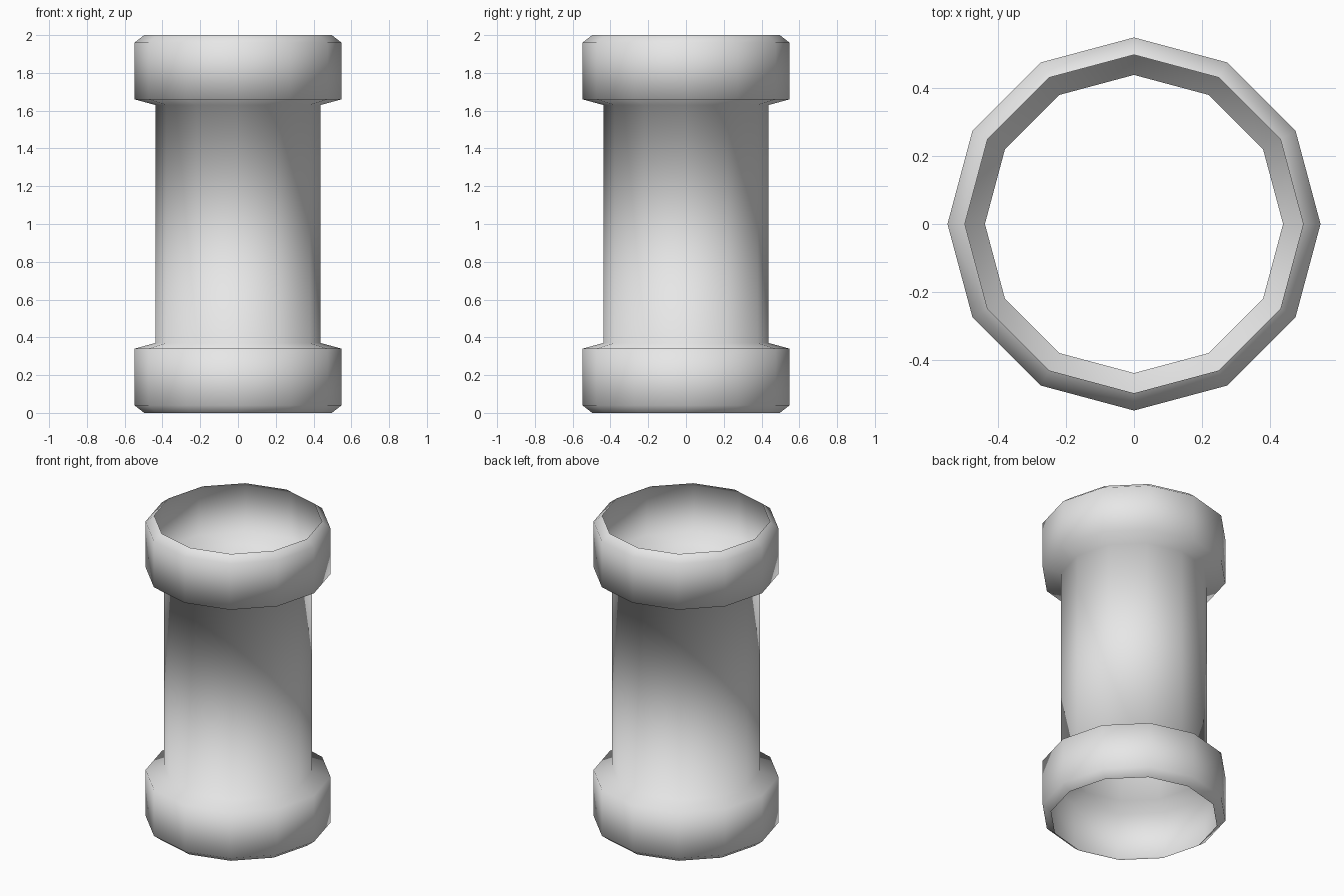
import bpy
import bmesh
from math import cos, sin, tau

cube = bpy.data.objects.get("Cube")
if cube:
    bpy.data.objects.remove(cube, do_unlink=True)

SIDES = 12
HEIGHT = 2.0

# Light grey finish
grey = bpy.data.materials.new("light_grey")
grey.use_nodes = True
colour = (0.8, 0.8, 0.8, 1.0)
grey.diffuse_color = colour
grey.node_tree.nodes["Principled BSDF"].inputs["Base Color"].default_value = colour

# Lower half profile (radius, height): open rim, chamfer, collar, shoulder, tube
lower = [(0.497, 0.0), (0.548, 0.04), (0.548, 0.34), (0.438, 0.37)]
profile = lower + [(r, HEIGHT - z) for r, z in reversed(lower)]


def ring(bm, radius, z):
    angles = [tau * i / SIDES for i in range(SIDES)]
    return [bm.verts.new((radius * cos(a), radius * sin(a), z)) for a in angles]


# Open-ended thin-walled pipe with a collar at each end
bm = bmesh.new()
rings = [ring(bm, r, z) for r, z in profile]
for low, high in zip(rings, rings[1:]):
    for i in range(SIDES):
        j = (i + 1) % SIDES
        face = bm.faces.new((low[i], low[j], high[j], high[i]))
        face.smooth = True

mesh = bpy.data.meshes.new("collared_pipe")
bm.to_mesh(mesh)
bm.free()
mesh.materials.append(grey)
pipe = bpy.data.objects.new("collared_pipe", mesh)
bpy.context.collection.objects.link(pipe)
